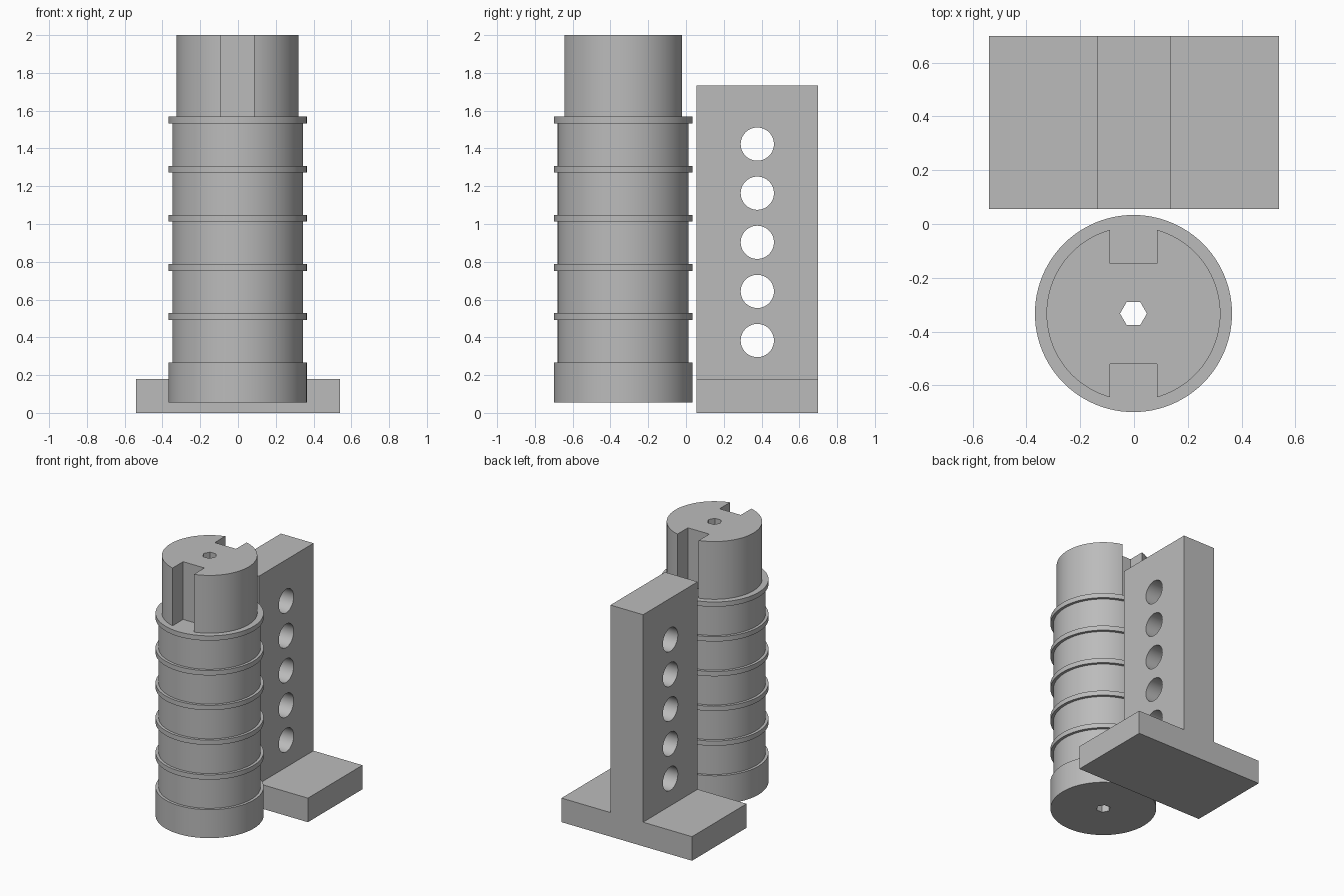
import bpy, bmesh
from math import radians, pi
from mathutils import Matrix, Vector

if "Cube" in bpy.data.objects:
    bpy.data.objects.remove(bpy.data.objects["Cube"], do_unlink=True)

grey = bpy.data.materials.new("plain grey")
grey.use_nodes = True
colour = (0.5, 0.5, 0.5, 1)
grey.diffuse_color = colour
grey.node_tree.nodes["Principled BSDF"].inputs["Base Color"].default_value = colour


def make_object(name, bm):
    bmesh.ops.recalc_face_normals(bm, faces=bm.faces)
    mesh = bpy.data.meshes.new(name)
    bm.to_mesh(mesh)
    bm.free()
    mesh.materials.append(grey)
    obj = bpy.data.objects.new(name, mesh)
    bpy.context.collection.objects.link(obj)
    return obj


def add_box(bm, low, high):
    low, high = Vector(low), Vector(high)
    size = Matrix.Diagonal((*(high - low), 1))
    bmesh.ops.create_cube(bm, size=1, matrix=Matrix.Translation((low + high) / 2) @ size)


def add_rod(bm, centre, radius, length, sides, turn=Matrix.Identity(4)):
    bmesh.ops.create_cone(bm, cap_ends=True, segments=sides, radius1=radius, radius2=radius,
                          depth=length, matrix=Matrix.Translation(centre) @ turn)


def extrude_profile(bm, points, axis_move):
    face = bm.faces.new([bm.verts.new(p) for p in points])
    grown = bmesh.ops.extrude_face_region(bm, geom=[face])["geom"]
    moved = [v for v in grown if isinstance(v, bmesh.types.BMVert)]
    bmesh.ops.translate(bm, verts=moved, vec=axis_move)


def cut(obj, name, bm):
    cutter = make_object(name, bm)
    cutter.hide_render = True
    cutter.hide_viewport = True
    mod = obj.modifiers.new("cut", "BOOLEAN")
    mod.operation = "DIFFERENCE"
    mod.solver = "EXACT"
    mod.object = cutter
    bpy.context.view_layer.objects.active = obj
    bpy.ops.object.modifier_apply(modifier=mod.name)
    bpy.data.objects.remove(cutter, do_unlink=True)


# Ringed drum: one stepped profile turned about its axis
CX, CY = -0.002, -0.333
BOTTOM, BASE_TOP, NECK, TOP = 0.055, 0.268, 1.568, 2.0
R_RING, R_BODY, R_NECK = 0.3665, 0.346, 0.3235
RING_H, PITCH = 0.036, (NECK - BASE_TOP) / 5

profile = [(0, BOTTOM), (R_RING, BOTTOM), (R_RING, BASE_TOP), (R_BODY, BASE_TOP)]
for i in range(1, 6):
    z = BASE_TOP + i * PITCH
    profile += [(R_BODY, z - RING_H), (R_RING, z - RING_H), (R_RING, z), (R_BODY, z)]
profile[-1] = (R_NECK, NECK)
profile += [(R_NECK, TOP), (0, TOP)]

bm = bmesh.new()
verts = [bm.verts.new((CX + r, CY, z)) for r, z in profile]
edges = [bm.edges.new(pair) for pair in zip(verts, verts[1:])]
bmesh.ops.spin(bm, geom=verts + edges, cent=(CX, CY, 0), axis=(0, 0, 1),
               angle=2 * pi, steps=96, use_merge=True)
bmesh.ops.remove_doubles(bm, verts=bm.verts, dist=0.0001)
drum = make_object("ringed_drum", bm)

# Key slots at the front and back of the neck
for side, name in ((-1, "front_slot"), (1, "back_slot")):
    bm = bmesh.new()
    y0, y1 = sorted((CY + side * 0.187, CY + side * 0.4))
    add_box(bm, (CX - 0.088, y0, NECK), (CX + 0.088, y1, TOP + 0.1))
    cut(drum, name, bm)

# Six-sided bore along the axis
bm = bmesh.new()
add_rod(bm, (CX, CY, 1), 0.05, 3, 6, Matrix.Rotation(radians(90), 4, "Z"))
cut(drum, "hex_bore", bm)

# Stand: upside-down T section
Y0, Y1, FOOT, WEB, FOOT_H, WEB_TOP = 0.055, 0.7, 0.54, 0.135, 0.18, 1.732
half = [(FOOT, 0), (FOOT, FOOT_H), (WEB, FOOT_H), (WEB, WEB_TOP)]
outline = half + [(-x, z) for x, z in reversed(half)]
bm = bmesh.new()
extrude_profile(bm, [(x, Y0, z) for x, z in outline], (0, Y1 - Y0, 0))
stand = make_object("stand", bm)

# Row of round holes through the upright
bm = bmesh.new()
for i in range(5):
    add_rod(bm, (0, (Y0 + Y1) / 2, 0.383 + i * PITCH), 0.088, 1, 48,
            Matrix.Rotation(radians(90), 4, "Y"))
cut(stand, "hole_cutters", bm)

# Smooth round walls, crisp edges
for obj in (drum, stand):
    bpy.ops.object.select_all(action="DESELECT")
    obj.select_set(True)
    bpy.context.view_layer.objects.active = obj
    bpy.ops.object.shade_smooth_by_angle(angle=radians(30))
